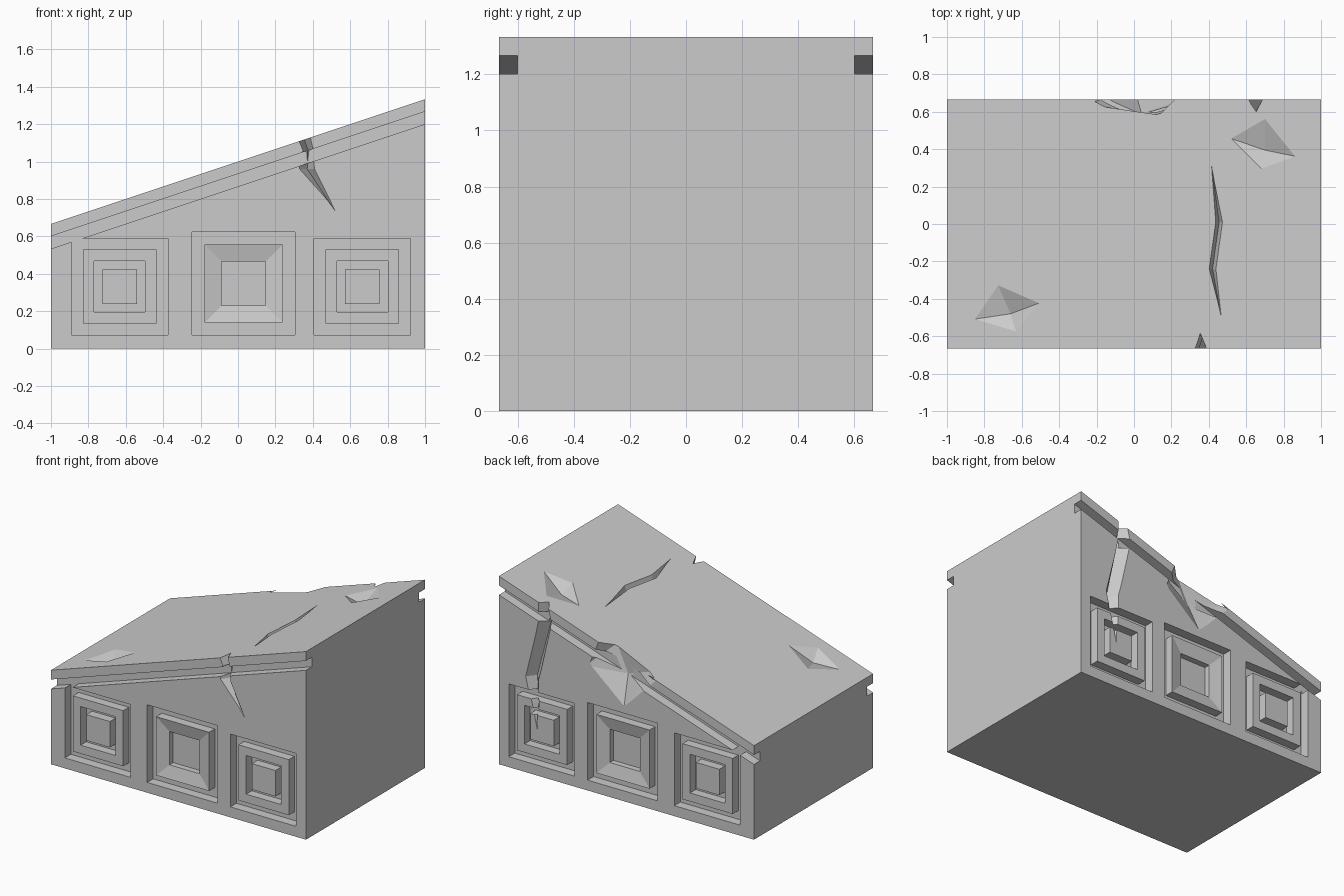
import bpy, bmesh

if "Cube" in bpy.data.objects:
    bpy.data.objects.remove(bpy.data.objects["Cube"])

D = 2 / 3      # half depth of the block
E = 0.02       # how far cutters stick out of the surface


def roof(x):
    return 1 + x / 3


# Surface frames: (x, t, depth below the surface) -> point
def front(x, t, d):
    return (x, -D + d, t)


def back(x, t, d):
    return (x, D - d, t)


def top(x, t, d):
    return (x, t, roof(x) - d)


def finish(name, bm):
    bmesh.ops.recalc_face_normals(bm, faces=bm.faces)
    me = bpy.data.meshes.new(name)
    bm.to_mesh(me)
    bm.free()
    ob = bpy.data.objects.new(name, me)
    bpy.context.collection.objects.link(ob)
    return ob


def loft(name, rings):
    """Closed solid through rings of equal point count."""
    bm = bmesh.new()
    vs = [[bm.verts.new(p) for p in r] for r in rings]
    n = len(vs[0])
    for a, b in zip(vs, vs[1:]):
        for i in range(n):
            j = (i + 1) % n
            bm.faces.new((a[i], a[j], b[j], b[i]))
    bm.faces.new(vs[0])
    bm.faces.new(vs[-1])
    return finish(name, bm)


def prism(name, profile, y0, y1):
    return loft(name, [[(x, y, z) for x, z in profile] for y in (y0, y1)])


def hull(name, pts):
    bm = bmesh.new()
    for p in pts:
        bm.verts.new(p)
    bmesh.ops.convex_hull(bm, input=bm.verts)
    return finish(name, bm)


def crack(name, frame, stations):
    """V-shaped groove; each station is x, t, half width, depth."""
    return loft(name, [[frame(x - w * (1 + E / max(d, .02)), t, -E),
                        frame(x + w * (1 + E / max(d, .02)), t, -E),
                        frame(x, t, d)] for x, t, w, d in stations])


def panel(name, frame, cx, cz, steps):
    """Nested square recess; each step is half size, depth."""
    corners = ((-1, -1), (1, -1), (1, 1), (-1, 1))
    return loft(name, [[frame(cx + h * i, cz + h * j, d) for i, j in corners]
                       for h, d in steps])


def carve(cutter):
    mod = block.modifiers.new("carve", 'BOOLEAN')
    mod.operation = 'DIFFERENCE'
    mod.solver = 'EXACT'
    mod.object = cutter
    bpy.context.view_layer.objects.active = block
    bpy.ops.object.modifier_apply(modifier=mod.name)
    bpy.data.objects.remove(cutter)


# Sloped stone block
block = prism("stone_block", [(-1, 0), (1, 0), (1, roof(1)), (-1, roof(-1))], -D, D)

# Groove below the sloped top, and square panels, on front and back
G = 0.067
side = [(.258, -E), (.258, G), (.197, G), (.197, .004),
        (.137, .004), (.137, G), (.092, G), (.092, .004)]
middle = [(.275, -E), (.275, G), (.208, G), (.208, .004), (.118, .025), (.118, G)]
for s, frame in ((-1, front), (1, back)):
    carve(prism("groove_cutter", [(x, roof(x) - o) for x, o in
          ((-1.1, .133), (1.1, .133), (1.1, .066), (-1.1, .066))], s * .6, s * .7))
    for cx, cz, steps in ((-.633, .332, side), (.03, .348, middle), (.665, .332, side)):
        carve(panel("panel_cutter", frame, cx, cz, steps))

# Cracks
carve(crack("front_crack", front, [(.335, 1.17, .04, .085), (.375, 1.06, .028, .08),
      (.37, .96, .04, .06), (.517, .74, .002, .002)]))
carve(crack("back_crack", back, [(.66, 1.28, .03, .06), (.64, 1.1, .05, .08),
      (.74, .68, .05, .06), (.715, .5, .03, .04), (.70, .31, .002, .002)]))
carve(crack("top_crack", top, [(.415, .31, .002, .002), (.455, .01, .018, .05),
      (.42, -.24, .018, .05), (.465, -.49, .002, .002)]))

# Chips in the top
for rim, apex in (
        (((.51, .46), (.70, .57), (.87, .36), (.68, .29)), (.70, .395)),
        (((-.86, -.51), (-.73, -.32), (-.5, -.42), (-.63, -.58)), (-.66, -.48))):
    carve(hull("chip_cutter", [top(x, y, -.003) for x, y in rim] + [top(*apex, .055)]))

# Broken edge at the back
carve(hull("broken_edge_cutter", [
    (.24, .70, 1.12), (.31, .68, .89), (.015, .68, .64), (-.24, .68, .90),
    (.13, .585, 1.06), (-.18, .63, .96), (.04, .59, .87)]))
